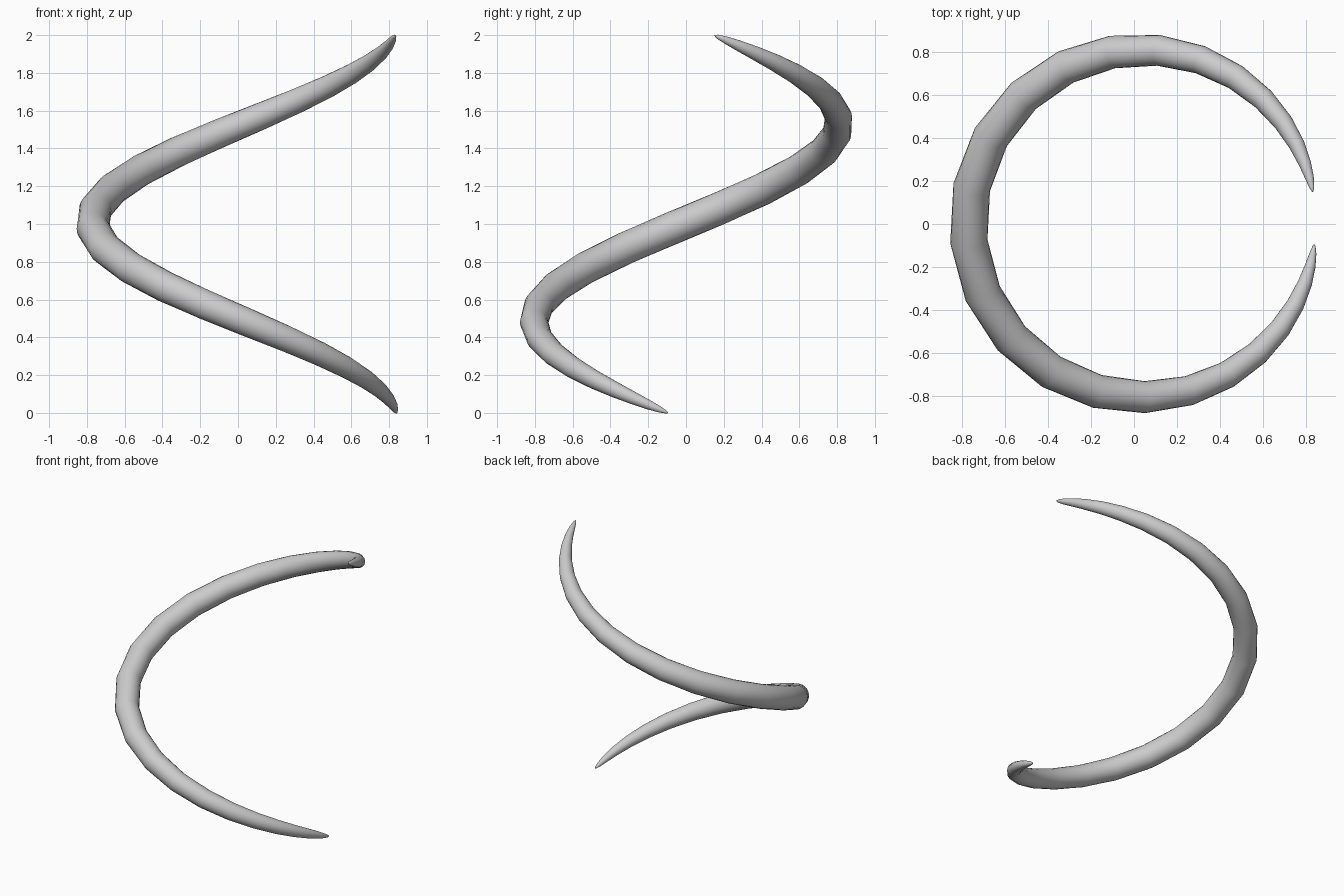
import bpy, bmesh, math
from mathutils import Vector

if "Cube" in bpy.data.objects:
    bpy.data.objects.remove(bpy.data.objects["Cube"])

# One-turn helix swept by a long ellipsoid profile
SIDES = 24
R, CX, CY = 0.808, 0.036, 0.003      # helix radius and axis position
MID, SPAN = 181.7, 171.3             # middle angle and half sweep, degrees
THICK = 0.087                        # largest tube radius


def point(u):
    """Helix centre line, u from -1 (top) to 1 (bottom)."""
    t = math.radians(MID + SPAN * u)
    return Vector((CX + R * math.cos(t), CY + R * math.sin(t), 1 - u))


bm = bmesh.new()
rings = []
angles = [-88.6 + 6 * k for k in range(30)] + [88.2]
for a in angles:
    a = math.radians(a)
    u, r = math.sin(a), THICK * math.cos(a)
    c = point(u)
    tangent = (point(u + 0.001) - point(u - 0.001)).normalized()
    out = Vector((c.x - CX, c.y - CY, 0)).normalized()
    up = out.cross(tangent)
    rings.append([bm.verts.new(c + out * r * math.cos(s) + up * r * math.sin(s))
                  for s in (2 * math.pi * i / SIDES for i in range(SIDES))])

# Skin between rings
for p, q in zip(rings, rings[1:]):
    for i in range(SIDES):
        j = (i + 1) % SIDES
        bm.faces.new((p[i], p[j], q[j], q[i]))

# Pointed tips
for ring, u in ((rings[0], -1), (rings[-1], 1)):
    tip = bm.verts.new(point(u))
    for i in range(SIDES):
        bm.faces.new((ring[i], ring[(i + 1) % SIDES], tip))

bmesh.ops.recalc_face_normals(bm, faces=bm.faces)
for f in bm.faces:
    f.smooth = True
mesh = bpy.data.meshes.new("tapered_spiral")
bm.to_mesh(mesh)
bm.free()
bpy.context.collection.objects.link(bpy.data.objects.new("tapered_spiral", mesh))
